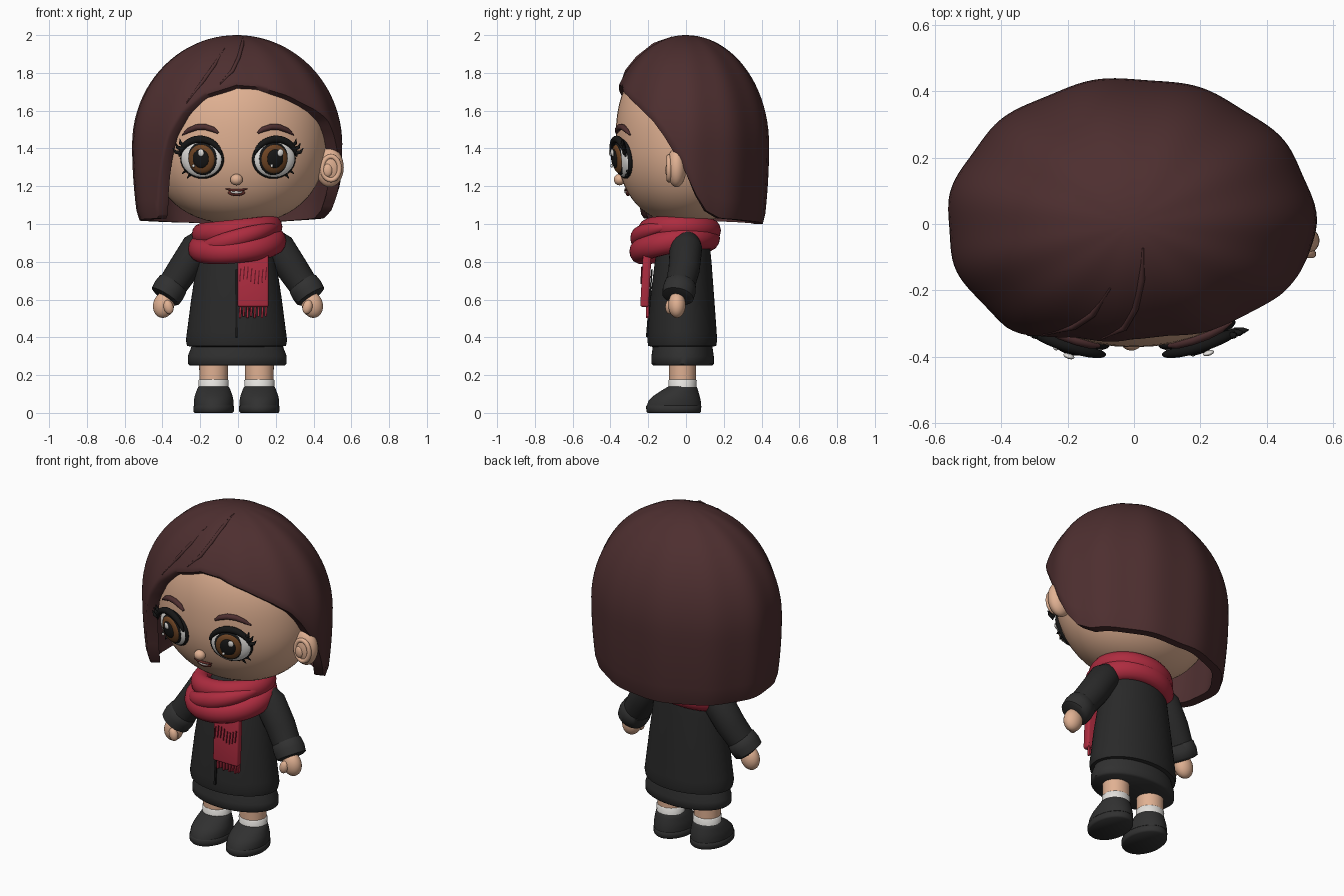
import bpy, bmesh
from math import sin, cos, pi, radians, sqrt
from mathutils import Vector, Matrix, Euler

cube = bpy.data.objects.get("Cube")
if cube:
    bpy.data.objects.remove(cube, do_unlink=True)


def material(name, r, g, b):
    m = bpy.data.materials.new(name)
    m.use_nodes = True
    m.diffuse_color = (r, g, b, 1)
    m.node_tree.nodes["Principled BSDF"].inputs["Base Color"].default_value = (r, g, b, 1)
    return m


HAIR = material("dark auburn", .075, .028, .029)
SKIN = material("warm skin", .75, .44, .29)
COAT = material("coat black", .022, .022, .022)
CHARCOAL = material("charcoal", .03, .03, .03)
RED = material("scarf red", .42, .025, .05)
DEEP_RED = material("deep red", .14, .008, .018)
WHITE = material("soft white", .78, .76, .73)
BLACK = material("ink black", .008, .008, .008)
BROWN = material("iris brown", .16, .06, .018)
LIP = material("lip brown", .12, .025, .02)


def finish(bm, name, mat, angle=50):
    bmesh.ops.remove_doubles(bm, verts=bm.verts, dist=1e-5)
    bmesh.ops.recalc_face_normals(bm, faces=bm.faces)
    mesh = bpy.data.meshes.new(name)
    bm.to_mesh(mesh)
    bm.free()
    mesh.materials.append(mat)
    mesh.shade_smooth()
    mesh.set_sharp_from_angle(angle=radians(angle))
    ob = bpy.data.objects.new(name, mesh)
    bpy.context.scene.collection.objects.link(ob)
    return ob


def skin_rings(name, rings, mat, closed=False, caps=True, angle=50):
    """Bridge a list of point rings into one surface."""
    bm = bmesh.new()
    vs = [[bm.verts.new(p) for p in ring] for ring in rings]
    n = len(vs[0])
    pairs = list(zip(vs, vs[1:])) + ([(vs[-1], vs[0])] if closed else [])
    for a, b in pairs:
        for i in range(n):
            j = (i + 1) % n
            bm.faces.new((a[i], a[j], b[j], b[i]))
    if caps and not closed:
        bm.faces.new(vs[0])
        bm.faces.new(vs[-1])
    return finish(bm, name, mat, angle)


def loft(name, sections, mat, x=0, n=48, angle=50):
    """Stack ellipses given as (z, y centre, x radius, y radius)."""
    rings = [[(x + rx * sin(2 * pi * i / n), cy - ry * cos(2 * pi * i / n), z) for i in range(n)]
             for z, cy, rx, ry in sections]
    return skin_rings(name, rings, mat, angle=angle)


def tube(name, pts, radii, mat, up=(0, 1, 0), squash=1, closed=False, n=14):
    """Sweep an ellipse along a path."""
    pts = [Vector(p) for p in pts]
    rings = []
    for k, p in enumerate(pts):
        before = pts[k - 1] if k or closed else p
        after = pts[(k + 1) % len(pts)] if closed or k < len(pts) - 1 else p
        t = (after - before).normalized()
        side = t.cross(Vector(up)).normalized()
        top = side.cross(t)
        r = radii[k] if isinstance(radii, list) else radii
        rings.append([p + side * r * cos(2 * pi * i / n) + top * r * squash * sin(2 * pi * i / n)
                      for i in range(n)])
    return skin_rings(name, rings, mat, closed=closed)


def ellipsoid(name, loc, radii, mat, rot=(0, 0, 0), seg=32):
    bm = bmesh.new()
    m = Matrix.LocRotScale(Vector(loc), Euler(rot), Vector(radii))
    bmesh.ops.create_uvsphere(bm, u_segments=seg, v_segments=seg // 2, radius=1, matrix=m)
    return finish(bm, name, mat)


def box(name, loc, size, mat, rot=(0, 0, 0), bevel=0.0):
    bm = bmesh.new()
    bmesh.ops.create_cube(bm, size=1, matrix=Matrix.LocRotScale(Vector(loc), Euler(rot), Vector(size)))
    if bevel:
        bmesh.ops.bevel(bm, geom=bm.edges[:], offset=bevel, segments=3, affect='EDGES', profile=.5)
    return finish(bm, name, mat)


# Head: rounded egg
HZ, HR = 1.46, .46


def head_width(z):
    return max(0, 1 - abs((z - HZ) / HR) ** 2.3) ** (1 / 2.3)


def face_point(x, z, out=0.0):
    w = head_width(z)
    return Vector((x, -.37 * sqrt(w * w - (x / .47) ** 2) - out, z))


levels = [HZ - HR * cos(pi * k / 32) for k in range(33)]
loft("head", [(z, 0, .47 * head_width(z) + .002, .37 * head_width(z) + .002) for z in levels], SKIN)
loft("neck", [(.9, 0, .1, .1), (1.06, 0, .1, .1)], SKIN)

# Hair: one thick bob whose hem height follows the angle around the head
HEM = [(-180, 1.0), (-90, 1.02), (-53, 1.03), (-49, 1.2), (-45, 1.33), (-40, 1.46), (-32, 1.59), (-21, 1.68),
       (0, 1.735), (15, 1.725), (33, 1.68), (52, 1.61), (64, 1.55), (73, 1.47), (88, 1.3),
       (97, 1.155), (105, 1.07), (116, 1.03), (180, 1.0)]


def hem(u):
    for (a, za), (b, zb) in zip(HEM, HEM[1:]):
        if a <= u <= b:
            return za + (zb - za) * (u - a) / (b - a)


def hair_point(u, z, grow=1.0):
    if z > 1.42:
        r = sqrt(max(0, 1 - ((z - 1.42) / .58) ** 2))
    else:
        r = 1 - .06 * ((1.42 - z) / .42) ** 2
    a = radians(u)
    r *= grow * (1 + .01 * cos(11 * a + 1))
    return Vector((.555 * r * sin(a) - .008, -(.42 if cos(a) > 0 else .44) * r * cos(a), z))


COLS, ROWS = 144, 30
core = Vector((0, 0, 1.45))
columns = []
for i in range(COLS):
    u = -180 + 360 * i / COLS
    outer = []
    for k in range(ROWS + 1):
        s = k / ROWS
        z = 2 - (2 - hem(u)) * (1 - cos(s * pi / 2))
        outer.append(hair_point(u, z, .982 if k == ROWS else 1))
    inner = []
    for p in reversed(outer):
        q = core + (p - core) * .89
        q.z = min(q.z, p.z) if p.z > core.z else p.z
        inner.append(q)
    columns.append(outer + inner)
skin_rings("hair", list(zip(*columns)), HAIR, caps=False)

# Raised strands at the parting
for name, path in (("parting_strand", [(20, 1.99), (8, 1.95), (2, 1.88), (-3, 1.81), (-11, 1.74)]),
                   ("side_strand", [(-14, 1.93), (-18, 1.84), (-23, 1.76), (-31, 1.64)])):
    tube(name, [hair_point(u, z) for u, z in path], [.003] + [.01] * (len(path) - 2) + [.003], HAIR)

# Ear on the uncovered side
ellipsoid("left_ear", (.485, -.05, 1.3), (.075, .052, .105), SKIN)
ring = [(.492 + .045 * sin(a), -.09, 1.295 + .062 * cos(a)) for a in [2 * pi * k / 24 for k in range(24)]]
tube("left_ear_rim", ring, .013, SKIN, closed=True)
ellipsoid("left_ear_inner", (.475, -.095, 1.285), (.025, .015, .035), SKIN)

# Eyes, lashes and brows
for s, side in ((1, "left"), (-1, "right")):
    rot = Euler((radians(7), 0, radians(18 * s)))
    frame = Matrix.Translation(face_point(.19 * s, 1.345)) @ rot.to_matrix().to_4x4()

    def at(x, out, z):
        return frame @ Vector((x, -out, z))

    for part, x, out, z, w, depth, h, mat in (
            ("eye_outline", 0, 0, 0, .122, .03, .106, BLACK),
            ("eye_white", 0, .004, 0, .115, .034, .099, WHITE),
            ("iris_ring", .008 * -s, .022, .003, .083, .022, .087, BLACK),
            ("iris", .008 * -s, .03, .003, .073, .022, .077, BROWN),
            ("pupil", .008 * -s, .045, .006, .045, .015, .05, BLACK),
            ("eye_glint", .015, .062, .04, .017, .008, .02, WHITE),
            ("eye_small_glint", -.03, .06, -.03, .008, .006, .009, WHITE)):
        ellipsoid(side + "_" + part, at(x, out, z), (w, depth, h), mat, rot)

    def rim(deg, scale, out):
        a = radians(deg)
        return at(s * .12 * scale * cos(a), out, .108 * scale * sin(a))

    arc = [rim(8 + 158 * k / 16, 1, .025) for k in range(17)]
    tube(side + "_upper_lid", arc, [.004 + .015 * sin(pi * k / 16) ** .6 for k in range(17)], BLACK)
    for k, deg in enumerate((20, 32, 44)):
        tube(f"{side}_lash_{k + 1}", [rim(deg, .97, .025), rim(deg - 2, 1.2, .03), rim(deg + 4, 1.38, .03)],
             [.013, .009, .002], BLACK, n=8)
    for k, deg in enumerate((-38, -54)):
        tube(f"{side}_lower_lash_{k + 1}", [rim(deg, .95, .015), rim(deg, 1.17, .015)], [.008, .002], BLACK, n=8)
    brow = [(.105, 1.482), (.13, 1.5), (.175, 1.514), (.22, 1.512), (.26, 1.496), (.295, 1.472)]
    tube(side + "_brow", [face_point(s * x, z, .008) for x, z in brow],
         [.006, .014, .016, .016, .013, .004], HAIR)

# Nose and mouth
ellipsoid("nose", face_point(-.008, 1.235, .015), (.033, .03, .03), SKIN)
ellipsoid("mouth", face_point(-.008, 1.166, .002), (.045, .012, .018), LIP)
ellipsoid("teeth", face_point(-.008, 1.17, .008), (.032, .01, .01), WHITE)
tube("lip_line", [face_point(-.008 + .058 * t, 1.178 + .008 * t * t, .008) for t in (-1, -.6, -.2, .2, .6, 1)],
     [.003, .006, .007, .007, .006, .003], LIP)

# Coat and skirt
loft("coat", [(.35, -.02, .235, .16), (.355, -.02, .262, .18), (.385, -.02, .268, .185), (.43, -.02, .262, .182),
              (.6, -.02, .24, .17), (.8, -.015, .21, .15), (.9, -.01, .192, .135), (.96, -.005, .15, .12),
              (1.0, 0, .1, .1)], COAT, x=-.008)
loft("skirt", [(.25, -.018, .25, .155), (.26, -.018, .262, .165), (.3, -.018, .262, .165),
               (.37, -.018, .235, .155)], CHARCOAL, x=-.004)
box("coat_front_seam", (-.008, -.194, .58), (.012, .008, .36), BLACK, (radians(-4.5), 0, 0))

# Arms, hands, legs and shoes
for s, side in ((1, "left"), (-1, "right")):
    def mir(*pts):
        return [(x * s, y, z) for x, y, z in pts]

    tube(side + "_sleeve", mir((.13, 0, .925), (.17, 0, .915), (.215, 0, .875), (.29, -.01, .76), (.37, -.04, .64)),
         [.04, .07, .086, .083, .076], COAT, n=28)
    tube(side + "_cuff", mir((.338, -.028, .69), (.344, -.03, .682), (.365, -.036, .65), (.385, -.043, .617),
                             (.39, -.045, .61)), [.072, .083, .088, .084, .068], CHARCOAL, n=28)
    ellipsoid(side + "_hand", mir((.393, -.048, .572))[0], (.056, .046, .07), SKIN, (0, radians(-15 * s), 0))
    ellipsoid(side + "_thumb", mir((.368, -.088, .56))[0], (.026, .022, .038), SKIN, (0, radians(15 * s), 0))
    x = .121 * s - .008
    loft(side + "_leg", [(.1, -.018, .073, .07), (.3, -.018, .078, .073)], SKIN, x=x, n=32)
    loft(side + "_sock", [(.1, -.018, .078, .073), (.172, -.018, .08, .075), (.178, -.018, .074, .07)],
         WHITE, x=x, n=32)
    loft(side + "_sole", [(0, -.065, .1, .138), (.008, -.065, .107, .145), (.036, -.065, .107, .146),
                          (.042, -.065, .1, .14)], CHARCOAL, x=x)
    loft(side + "_shoe", [(.04, -.064, .104, .143), (.065, -.06, .105, .138), (.09, -.05, .1, .122),
                          (.115, -.035, .091, .1), (.135, -.022, .083, .08), (.142, -.018, .074, .07)],
         CHARCOAL, x=x)

# Scarf: wrapped loops, hanging tail and fringe


def loop(rx, ry, cy, height, start, end, count):
    angles = [radians(start + (end - start) * k / count) for k in range(count)]
    return [(rx * sin(a) - .005, cy - ry * cos(a), height(a)) for a in angles]


tube("scarf_upper_loop", loop(.185, .165, -.035, lambda a: .965 + .02 * sin(a), 0, 360, 48),
     .055, RED, up=(0, 0, 1), squash=1.1, closed=True)
tube("scarf_lower_loop", loop(.205, .185, -.06, lambda a: .89 - .035 * cos(a) + .02 * sin(a), 0, 360, 48),
     .055, RED, up=(0, 0, 1), squash=1.15, closed=True)
tube("scarf_fold", loop(.215, .205, -.05, lambda a: .925 + .06 * sin(a), -80, 85, 30),
     [.012 + .028 * sin(pi * k / 29) for k in range(30)], RED, up=(0, 0, 1), squash=1.2)
lean = (radians(-3), 0, 0)
box("scarf_tail", (.08, -.212, .71), (.165, .045, .3), RED, lean, bevel=.012)
for k in range(8):
    x = .012 + .0195 * k
    box(f"scarf_fringe_{k + 1}", (x, -.204, .54 + .008 * (k % 2)), (.012, .018, .075), RED, (0, radians(3), 0), .003)
    for row, z, tall in ((1, .73, .07), (2, .61, .06)):
        box(f"scarf_knit_{row}_{k + 1}", (x, -.2345 + .05 * (.71 - z), z + .012 * sin(k)), (.006, .006, tall),
            DEEP_RED, (lean[0], radians(5), 0))
